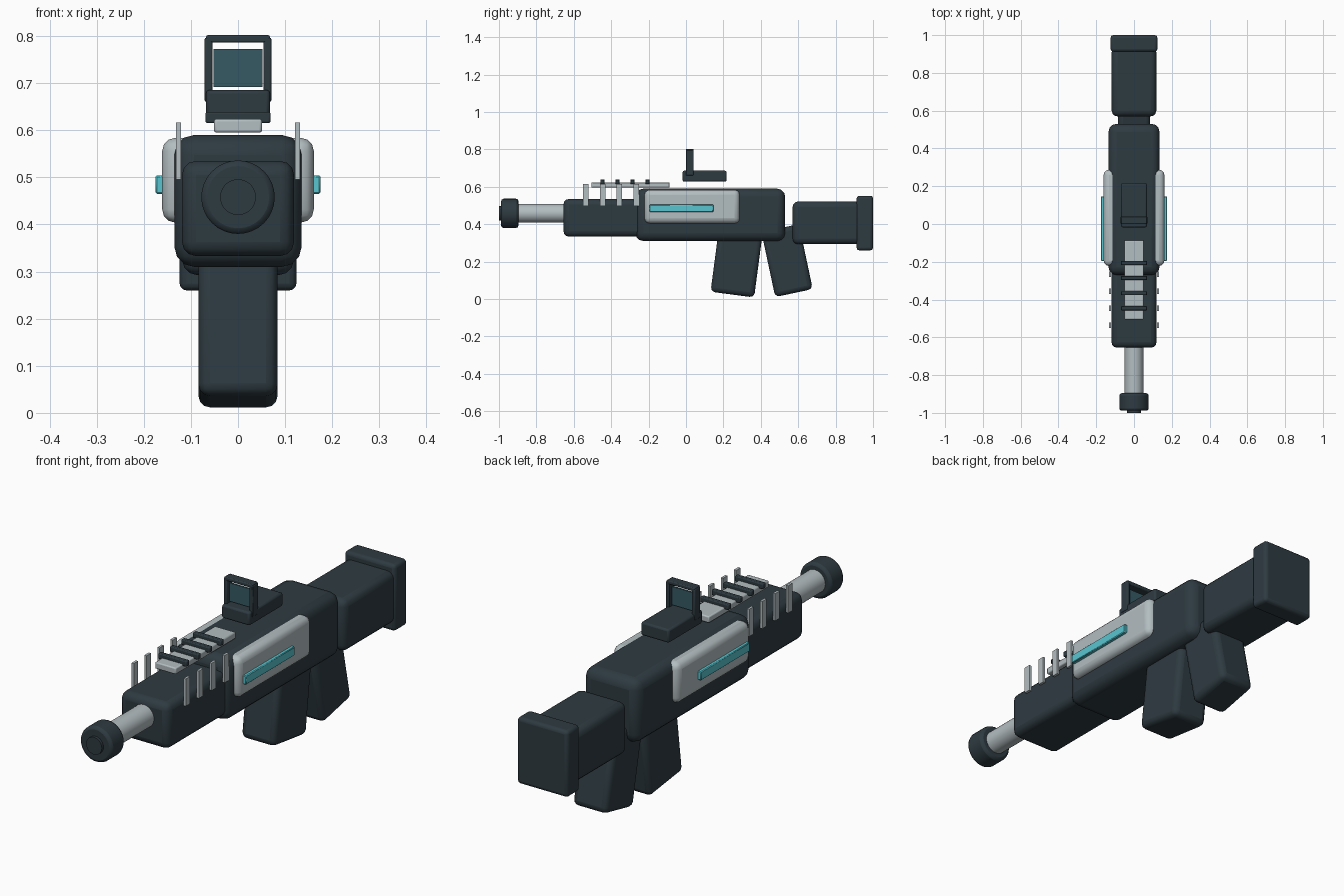
import bpy
import math

if "Cube" in bpy.data.objects:
    bpy.data.objects.remove(bpy.data.objects["Cube"])


def material(name, rgb):
    m = bpy.data.materials.new(name)
    m.diffuse_color = (*rgb, 1.0)
    m.use_nodes = True
    m.node_tree.nodes["Principled BSDF"].inputs["Base Color"].default_value = m.diffuse_color
    return m


DARK = material("dark slate", (0.027, 0.043, 0.053))
LIGHT = material("pale grey", (0.45, 0.51, 0.53))
CYAN = material("cyan", (0.10, 0.56, 0.63))
GLASS = material("dark teal glass", (0.037, 0.10, 0.13))


def finish(ob, name, mat, bevel, segments):
    ob.name = name
    ob.data.materials.append(mat)
    if bevel:
        mod = ob.modifiers.new("Bevel", 'BEVEL')
        mod.width = bevel
        mod.segments = segments
        mod.limit_method = 'ANGLE'
        mod.angle_limit = math.radians(40)
    bpy.ops.object.shade_smooth_by_angle(angle=math.radians(35))
    return ob


def box(name, x, y, z, mat, bevel=0.0, segments=3, tilt=0.0):
    """Rounded box from (min, max) ranges, tilted about x in degrees."""
    bpy.ops.mesh.primitive_cube_add(
        size=1, location=[(a + b) / 2 for a, b in (x, y, z)])
    ob = bpy.context.object
    ob.scale = [b - a for a, b in (x, y, z)]
    bpy.ops.object.transform_apply(location=False, rotation=False, scale=True)
    ob.rotation_euler.x = math.radians(tilt)
    return finish(ob, name, mat, bevel, segments)


def tube(name, radius, y0, y1, z, mat, bevel=0.0):
    """Round part lying along y."""
    bpy.ops.mesh.primitive_cylinder_add(
        vertices=32, radius=radius, depth=y1 - y0,
        location=(0, (y0 + y1) / 2, z), rotation=(math.pi / 2, 0, 0))
    return finish(bpy.context.object, name, mat, bevel, 2)


def sym(w):
    return (-w, w)


# Main housing and front handguard
box("receiver", sym(0.135), (-0.27, 0.53), (0.31, 0.59), DARK, 0.042)
box("handguard", sym(0.119), (-0.655, -0.15), (0.333, 0.535), DARK, 0.03)

# Barrel assembly
tube("barrel", 0.05, -0.91, -0.64, 0.458, LIGHT)
tube("muzzle_ring", 0.078, -0.988, -0.896, 0.458, DARK, 0.012)
tube("muzzle_bore", 0.038, -1.0, -0.97, 0.458, DARK)

# Rear stock and end pad
box("stock", sym(0.118), (0.57, 0.94), (0.293, 0.522), DARK, 0.03)
box("stock_pad", sym(0.124), (0.912, 1.0), (0.26, 0.552), DARK, 0.015)

# Tilted lower blocks
box("magazine", sym(0.084), (0.155, 0.39), (0.022, 0.40), DARK, 0.025, tilt=-7.5)
box("grip", sym(0.084), (0.438, 0.643), (0.028, 0.383), DARK, 0.025, tilt=12)

# Mirrored side panels, light strips and upright fins
for side, s in (("left", -1), ("right", 1)):
    def flank(a, b):
        return tuple(sorted((s * a, s * b)))
    box(f"side_panel_{side}", flank(0.085, 0.161), (-0.222, 0.287),
        (0.404, 0.584), LIGHT, 0.028)
    box(f"light_strip_{side}", flank(0.15, 0.175), (-0.195, 0.146),
        (0.465, 0.504), CYAN, 0.003, 1)
    for i in range(4):
        y = -0.536 + i * 0.09
        box(f"fin_{side}_{i + 1}", flank(0.121, 0.132), (y - 0.015, y + 0.015),
            (0.496, 0.616), LIGHT)

# Top rail with dark cross ribs
box("top_rail", sym(0.051), (-0.505, -0.087), (0.595, 0.624), LIGHT, 0.005, 2)
for i in range(4):
    y = -0.446 + i * 0.08
    box(f"rail_rib_{i + 1}", sym(0.069), (y - 0.011, y + 0.011),
        (0.615, 0.639), DARK, 0.004, 2)

# Sight: base, open frame and glass pane
box("sight_base", sym(0.068), (-0.018, 0.217), (0.627, 0.686), DARK, 0.008, 2)
for side, s in (("left", -1), ("right", 1)):
    box(f"sight_post_{side}", tuple(sorted((s * 0.054, s * 0.071))),
        (0.0, 0.04), (0.66, 0.797), DARK, 0.004, 2)
box("sight_top_bar", sym(0.068), (0.0, 0.04), (0.786, 0.802), DARK, 0.004, 2)
box("sight_glass", sym(0.052), (0.016, 0.024), (0.692, 0.772), GLASS)
